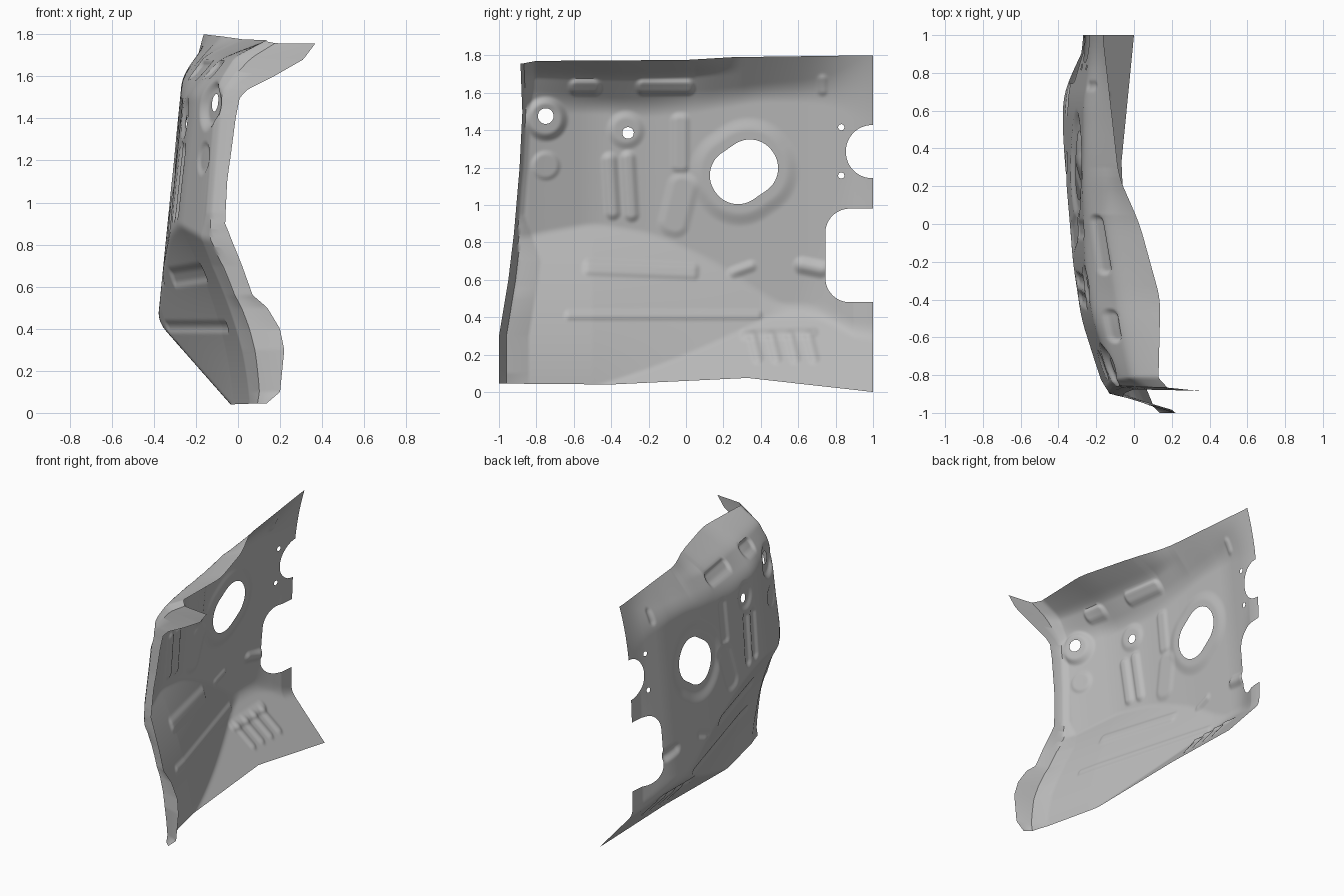
import bpy, bmesh, math
from mathutils import Vector

default = bpy.data.objects.get("Cube")
if default:
    bpy.data.objects.remove(default, do_unlink=True)

COLUMNS, ROWS = 200, 180


# ---------- helpers ----------
def linear(points, value):
    """Piecewise linear curve through (position, value) points."""
    if value <= points[0][0]:
        return points[0][1]
    for (start, low), (end, high) in zip(points, points[1:]):
        if value <= end:
            return low + (high - low) * (value - start) / (end - start)
    return points[-1][1]


def rounded(points, value, reach=0.06):
    """The same curve with softened corners."""
    return sum(linear(points, value + reach * k / 2) for k in range(-2, 3)) / 5


def soft_max(first, second, radius=0.012):
    gap = max(radius - abs(first - second), 0) / radius
    return max(first, second) + gap * gap * radius / 4


def box_distance(y, z, centre, half, corner, angle=0):
    """Signed distance to a rounded, turned rectangle."""
    dy, dz = y - centre[0], z - centre[1]
    cos, sin = math.cos(angle), math.sin(angle)
    along = abs(dy * cos + dz * sin) - half[0] + corner
    across = abs(dz * cos - dy * sin) - half[1] + corner
    outside = math.hypot(max(along, 0), max(across, 0))
    return outside + min(max(along, across), 0) - corner


def ramp(distance, width):
    """1 inside a pressed shape, fading to 0 over the wall width."""
    t = min(max(0.5 - distance / width, 0), 1)
    return t * t * (3 - 2 * t)


# ---------- outline and section curves ----------
bottom_z = [(-1, .045), (-.4, .04), (.33, .075), (1, 0)]
top_z = [(-.88, 1.755), (-.8, 1.77), (0, 1.775), (.25, 1.79), (1, 1.8)]
front_y = [(.04, -1), (.3, -1), (.6, -.95), (.85, -.92), (1.2, -.89), (1.5, -.875), (1.76, -.885)]
front_x = [(.04, .13), (.1, .2), (.3, .22), (.4, .2), (.5, .14), (.56, .07), (.7, .02), (.9, -.06),
           (1.1, -.05), (1.25, -.03), (1.4, -.01), (1.5, .01), (1.54, .05), (1.6, .17), (1.68, .31),
           (1.76, .37)]
wall_x = [(-.9, -.14), (-.8, -.18), (-.5, -.28), (-.2, -.32), (.2, -.335), (.65, -.335), (.9, -.29)]
top_x = [(-.8, .13), (-.4, .14), (0, .03), (.25, -.08), (1, -.165)]
top_start = [(-.85, 1.55), (-.2, 1.52), (.2, 1.57), (.4, 1.6), (1, 1.62)]
flange_width = [(.7, .16), (.95, .045), (1.5, .045), (1.7, .07)]

# ---------- openings: centre, half size, corner radius, turn ----------
openings = [
    ((.31, 1.177), (.187, .15), .145, .6),
    ((-.75, 1.475), (.042, .042), .042, 0),
    ((-.31, 1.385), (.031, .031), .031, 0),
    ((.83, 1.415), (.017, .017), .017, 0),
    ((.83, 1.157), (.017, .017), .017, 0),
    ((1, 1.285), (.145, .142), .14, 0),
    ((1.03, .73), (.285, .25), .13, 0),
]

# ---------- pressed shapes: outline as above, then height and wall width ----------
pressings = [
    ((.31, 1.177), (.26, .235), .22, .6, .016, .08),
    ((-.75, 1.46), (.1, .1), .1, 0, .03, .05),
    ((-.75, 1.21), (.07, .07), .07, 0, .01, .03),
    ((-.32, 1.4), (.085, .085), .085, 0, .014, .05),
    ((-.54, 1.63), (.08, .035), .03, 0, .02, .03),
    ((-.11, 1.63), (.15, .035), .03, 0, .02, .03),
    ((-.4, 1.1), (.03, .17), .03, .06, .016, .04),
    ((-.3, 1.1), (.03, .18), .03, .06, .016, .04),
    ((-.03, 1.33), (.04, .15), .03, 0, .012, .04),
    ((-.04, 1), (.07, .16), .06, -.25, .01, .05),
    ((.67, .665), (.08, .03), .03, -.2, .02, .05),
    ((.3, .655), (.07, .02), .02, .35, .012, .04),
    ((-.24, .655), (.3, .035), .02, -.04, .012, .04),
    ((-.12, .41), (.52, .02), .015, 0, .01, .03),
    ((.73, 1.64), (.02, .05), .02, 0, .01, .03),
] + [((.37 + .1 * k, .24), (.02, .085), .02, .25, .012, .035) for k in range(4)] \
  + [((.5, .31), (.2, .02), .02, .03, .012, .035)]


def sheet_depth(y, z):
    """How far the sheet lies along x at a given place."""
    wall = rounded(wall_x, y) + .1 * (z - .9)
    footboard = -.13 - .224 * y - .295 * z
    footboard += .27 * z * (.9 - z) * min(max(.4 - y, 0) / .9, 1)
    floor = soft_max(-.88 * z, linear([(.6, -.5), (.9, -.29)], y), .04)
    depth = soft_max(soft_max(wall, floor, .05), footboard)

    # overhanging upper flange, flatter toward its edge at the front
    start = rounded(top_start, y)
    root = rounded(wall_x, y) + .1 * (start - .9)
    rise = (z - start) / (linear(top_z, y) - start)
    knee = linear([(.05, .4), (.3, .65)], y)
    lift = rounded([(-1, -knee / .65), (.65, knee), (1.1, 1 + .1 * (1 - knee) / .35)], rise, .08)
    depth = soft_max(depth, root + (rounded(top_x, y) - root) * lift, .04)

    for centre, half, corner, angle, height, width in pressings:
        depth += height * ramp(box_distance(y, z, centre, half, corner, angle), width)

    # front flange folded toward the left, in two steps
    edge_y, width = linear(front_y, z), linear(flange_width, z)
    t = (edge_y + width - y) / width
    if t > 0:
        fold = linear([(0, 0), (.75, .2), (1, 1)], t)
        depth += (linear(front_x, z) - depth) * fold
    return depth


def opening_distance(y, z):
    return min(box_distance(y, z, *shape) for shape in openings)


def rim_point(y, z):
    """Nearest place on the rim of an opening."""
    step = .001
    for _ in range(2):
        distance = opening_distance(y, z)
        slope_y = (opening_distance(y + step, z) - opening_distance(y - step, z)) / (2 * step)
        slope_z = (opening_distance(y, z + step) - opening_distance(y, z - step)) / (2 * step)
        y, z = min(y - distance * slope_y, 1), z - distance * slope_z
    return y, z


# ---------- pressed panel ----------
bm = bmesh.new()
grid = []
for row in range(ROWS + 1):
    v = row / ROWS
    line = []
    for column in range(COLUMNS + 1):
        edge_y = linear(front_y, .045 + 1.715 * v)
        y = edge_y + (1 - edge_y) * column / COLUMNS
        z = linear(bottom_z, y) * (1 - v) + linear(top_z, y) * v
        line.append(bm.verts.new((sheet_depth(y, z), y, z)))
    grid.append(line)

for lower, upper in zip(grid, grid[1:]):
    for k in range(COLUMNS):
        corners = [lower[k], lower[k + 1], upper[k + 1], upper[k]]
        middle = sum((c.co for c in corners), Vector()) / 4
        if opening_distance(middle.y, middle.z) > 0:
            bm.faces.new(corners)
bmesh.ops.delete(bm, geom=[v for v in bm.verts if not v.link_faces], context='VERTS')

# ---------- clean rims around the openings ----------
for vert in bm.verts:
    if vert.is_boundary and abs(opening_distance(vert.co.y, vert.co.z)) < .011:
        y, z = rim_point(vert.co.y, vert.co.z)
        vert.co = (sheet_depth(y, z), y, z)

mesh = bpy.data.meshes.new("pressed_panel")
bm.to_mesh(mesh)
bm.free()
panel = bpy.data.objects.new("pressed_panel", mesh)
bpy.context.collection.objects.link(panel)

# ---------- bare metal colour ----------
metal = bpy.data.materials.new("bare_grey_metal")
metal.use_nodes = True
grey = (.5, .5, .5, 1)
metal.diffuse_color = grey
metal.node_tree.nodes["Principled BSDF"].inputs["Base Color"].default_value = grey
mesh.materials.append(metal)

bpy.context.view_layer.objects.active = panel
panel.select_set(True)
bpy.ops.object.shade_smooth_by_angle(angle=math.radians(35))
